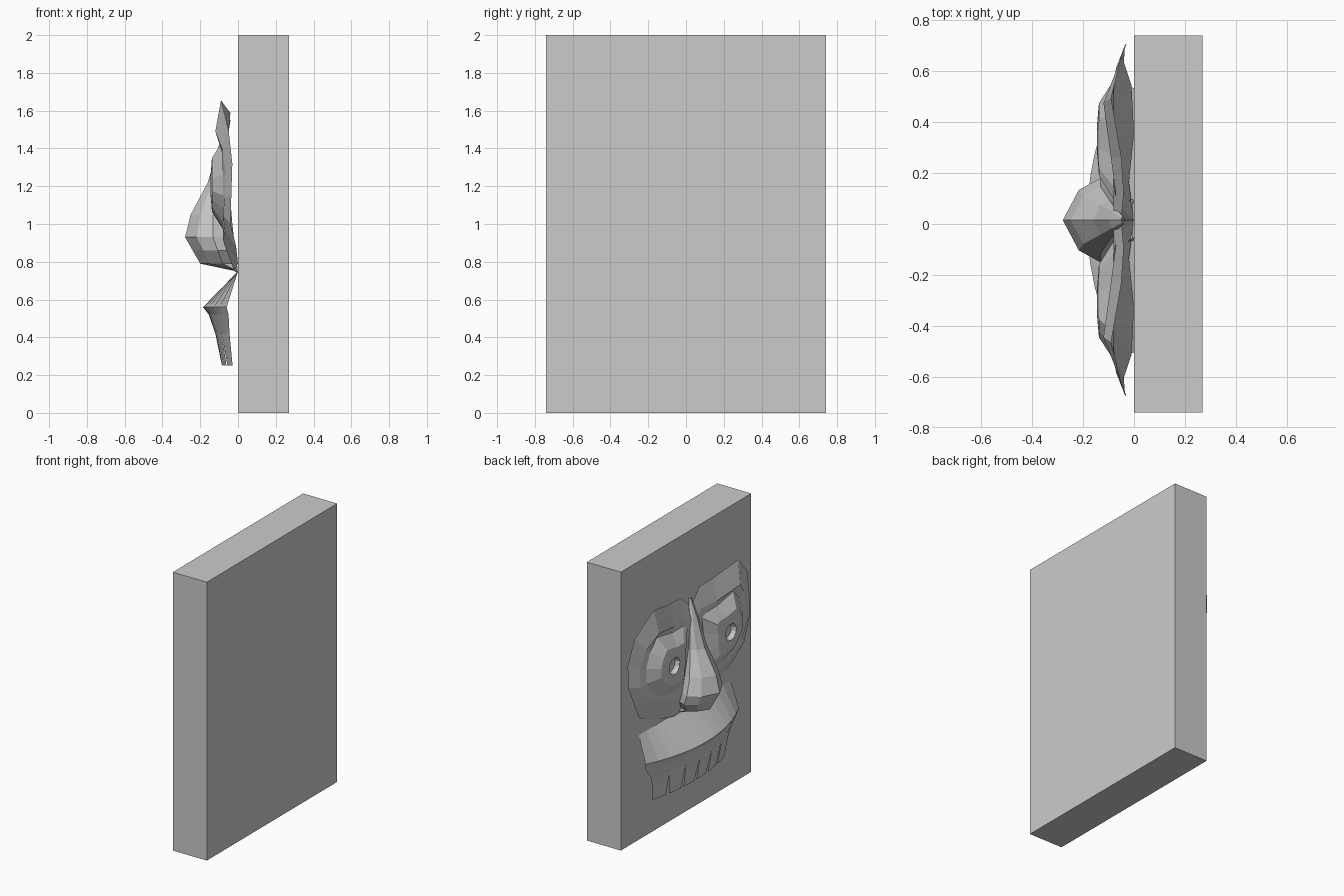
import bpy, bmesh, math
from mathutils import Vector

if "Cube" in bpy.data.objects:
    bpy.data.objects.remove(bpy.data.objects["Cube"])

CY = 0.015  # y of the face's symmetry line


def make_object(name, bm):
    me = bpy.data.meshes.new(name)
    bmesh.ops.recalc_face_normals(bm, faces=bm.faces[:])
    # open sheets should face out of the wall (-x)
    if sum(f.normal.x * f.calc_area() for f in bm.faces) > 0.001:
        bmesh.ops.reverse_faces(bm, faces=bm.faces[:])
    bm.to_mesh(me)
    bm.free()
    ob = bpy.data.objects.new(name, me)
    bpy.context.collection.objects.link(ob)
    return ob


def loft(bm, rows, closed=False):
    """Skin quads between successive rows of (x, y, z) points."""
    grid = [[bm.verts.new(p) for p in row] for row in rows]
    n = len(grid[0])
    for a, b in zip(grid, grid[1:]):
        for i in range(n if closed else n - 1):
            j = (i + 1) % n
            bm.faces.new((a[i], a[j], b[j], b[i]))
    return grid


# wall slab
bpy.ops.mesh.primitive_cube_add(size=1, location=(0.135, 0, 1))
slab = bpy.context.object
slab.name = "wall_slab"
slab.scale = (0.27, 1.48, 2)

# cheek and brow masks: (distance from centre line, z, x) around one eye
outline = [(0, 1.49, -.05), (.11, 1.59, -.04), (.25, 1.60, -.05), (.48, 1.655, -.09),
           (.64, 1.50, -.05), (.69, 1.32, -.03), (.69, 1.16, -.035), (.62, 1.0, -.04),
           (.53, .88, -.01), (.34, .79, 0), (.15, .75, -.02), (0, .74, 0),
           (0, 1.0, -.03), (0, 1.25, -.05)]
crest = [(.03, 1.42, -.08), (.09, 1.45, -.07), (.24, 1.45, -.09), (.46, 1.49, -.12),
         (.55, 1.40, -.085), (.60, 1.27, -.065), (.60, 1.14, -.07), (.53, 1.05, -.08),
         (.44, .97, -.07), (.31, .93, -.07), (.17, .92, -.08), (.08, .95, -.08),
         (.06, 1.1, -.08), (.05, 1.28, -.08)]
EH, EZ = 0.32, 1.21  # eye centre


def shrink(f, x):
    return [(EH + (h - EH) * f, EZ + (z - EZ) * f, x) for h, z, _ in crest]


def circle(r, x):
    pts = []
    for h, z, _ in crest:
        a = math.atan2(z - EZ, h - EH)
        pts.append((EH + r * math.cos(a), EZ + r * math.sin(a), x))
    return pts


for name, s in (("left_eye_mask", 1), ("right_eye_mask", -1)):
    bm = bmesh.new()
    rings = [outline, crest, shrink(.82, -.08), shrink(.5, -.138),
             circle(.06, -.145), circle(.045, -.115)]
    rows = [[(x, CY + s * h, z) for h, z, x in ring] for ring in rings]
    grid = loft(bm, rows, closed=True)
    bm.faces.new(grid[-1])
    make_object(name, bm)

# nose: (z, ridge x, half width, base x)
nose = [(1.55, -.05, .015, -.04), (1.42, -.10, .045, -.06), (1.22, -.16, .08, -.07),
        (1.05, -.25, .13, -.08), (.93, -.28, .165, -.07), (.86, -.24, .16, -.05),
        (.79, -.20, .10, -.03), (.75, -.01, .08, 0)]
section = [(-.85, 0), (-1, .3), (-.72, .7), (0, 1), (.72, .7), (1, .3), (.85, 0)]
bm = bmesh.new()
loft(bm, [[(b + (r - b) * d, CY + w * t, z) for t, d in section] for z, r, w, b in nose])
make_object("nose", bm)

# lip band and teeth: rows of (z, x at centre, x at ends, half width)
def arc_point(row, t):
    z, xc, xe, w = row
    return Vector((xc + (xe - xc) * t * t, CY + w * t, z))


lip = [(.75, 0, 0, .52), (.56, -.185, -.06, .53), (.52, -.155, -.05, .52),
       (.42, -.12, -.045, .44)]
bm = bmesh.new()
ts = [-1 + i / 6 for i in range(13)]
loft(bm, [[arc_point(r, t) for t in ts] for r in lip])
make_object("upper_lip", bm)

bm = bmesh.new()
bottom = (.25, -.085, -.025, .42)
COUNT = 6
for k in range(COUNT):
    a, b = -1 + 2 * k / COUNT, -1 + 2 * (k + 1) / COUNT
    m, g = (a + b) / 2, 0.03
    loft(bm, [[arc_point(lip[-1], t) for t in (a, m, b)],
              [arc_point(bottom, t) for t in (a + g, m, b - g)]])
make_object("teeth", bm)
